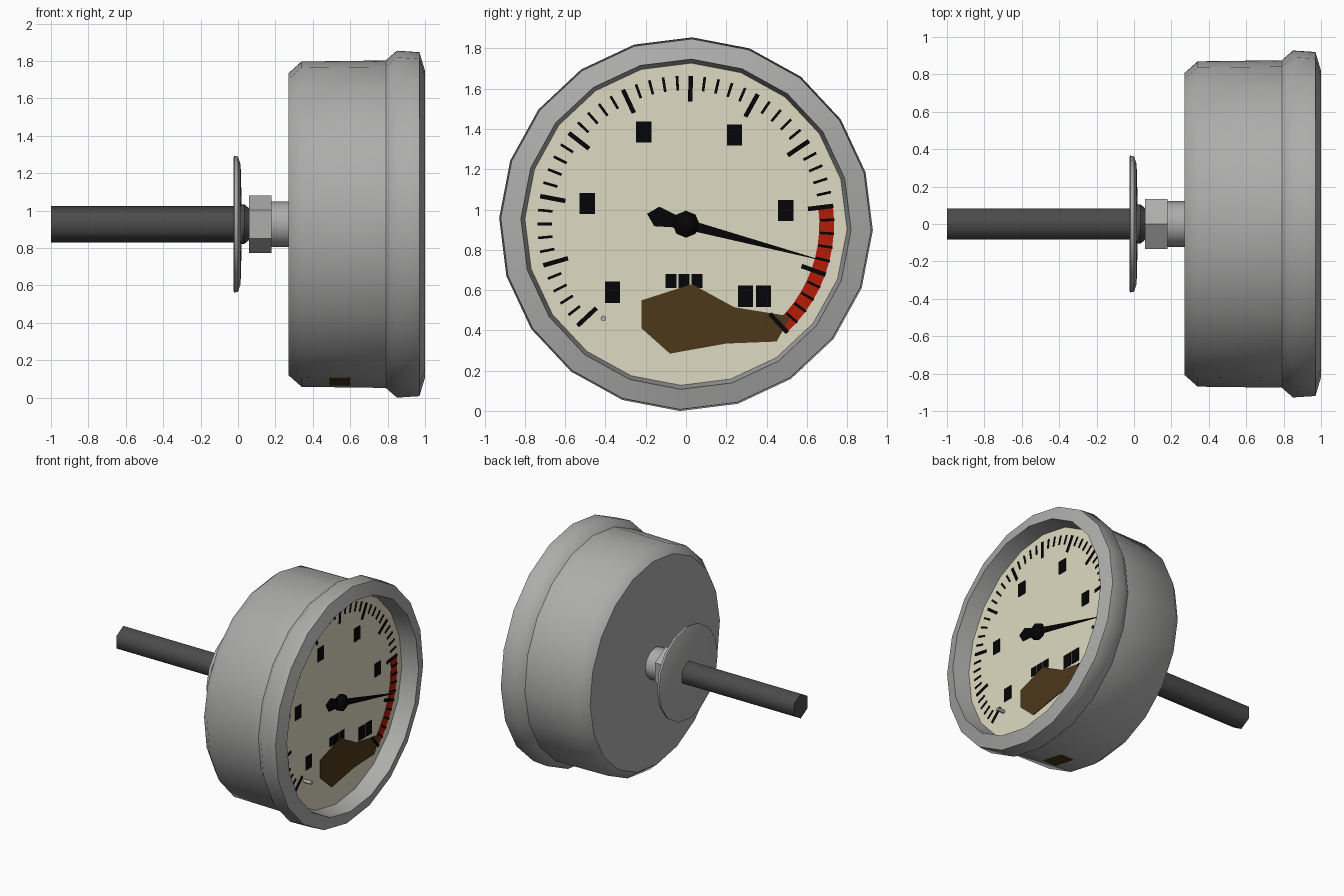
import bpy, bmesh, math
from mathutils import Vector

if "Cube" in bpy.data.objects:
    bpy.data.objects.remove(bpy.data.objects["Cube"])

CZ = 0.9275                 # height of the gauge axis, which runs along x
TURN = math.radians(1.9)    # slight clockwise roll of the case and scale
DIAL = 0.868                # x of the dial face


def material(name, rgb):
    m = bpy.data.materials.new(name)
    m.diffuse_color = (*rgb, 1)
    m.use_nodes = True
    m.node_tree.nodes["Principled BSDF"].inputs["Base Color"].default_value = m.diffuse_color
    return m


STEEL = material("brushed steel", (0.415, 0.415, 0.41))
DARK = material("dark steel", (0.07, 0.07, 0.07))
CREAM = material("cream dial", (0.73, 0.70, 0.54))
BLACK = material("black paint", (0.0015, 0.0015, 0.002))
RED = material("red paint", (0.46, 0.011, 0.002))
BROWN = material("brown paint", (0.072, 0.040, 0.011))


def finish(name, bm, mat, smooth=None):
    me = bpy.data.meshes.new(name)
    bm.to_mesh(me)
    bm.free()
    me.materials.append(mat)
    if smooth:
        for p in me.polygons:
            p.use_smooth = True
        me.set_sharp_from_angle(angle=math.radians(smooth))
    ob = bpy.data.objects.new(name, me)
    bpy.context.collection.objects.link(ob)
    return ob


def lathe(name, profile, sides, mat, rot=0.0, caps=(True, True), smooth=32, y0=0.0, z0=CZ):
    """Turn (x, radius) points, listed back to front, about an x-parallel axis."""
    bm = bmesh.new()
    rings = []
    for x, r in profile:
        ring = []
        for j in range(sides):
            t = rot + 2 * math.pi * j / sides
            ring.append(bm.verts.new((x, y0 + r * math.sin(t), z0 + r * math.cos(t))))
        rings.append(ring)
    for a, b in zip(rings, rings[1:]):
        for j in range(sides):
            k = (j + 1) % sides
            bm.faces.new((a[j], b[j], b[k], a[k]))
    if caps[0]:
        bm.faces.new(rings[0])
    if caps[1]:
        bm.faces.new(rings[-1][::-1])
    return finish(name, bm, mat, smooth)


def plates(name, polys, x, mat, depth=0.005):
    """Thin plates facing +x from (y, z) outlines."""
    bm = bmesh.new()
    for poly in polys:
        front = [bm.verts.new((x, y, z)) for y, z in poly]
        back = [bm.verts.new((x - depth, y, z)) for y, z in poly]
        n = len(poly)
        bm.faces.new(front)
        bm.faces.new(back[::-1])
        for i in range(n):
            k = (i + 1) % n
            bm.faces.new((front[k], front[i], back[i], back[k]))
    bmesh.ops.recalc_face_normals(bm, faces=bm.faces)
    return finish(name, bm, mat)


def polar(r, t, side=0.0):
    """Dial point at radius r, clockwise angle t from the top, shifted sideways."""
    return (r * math.sin(t) + side * math.cos(t), CZ + r * math.cos(t) - side * math.sin(t))


def rect(y, z, w, h):
    w, h = w / 2, h / 2
    return [(y - w, z - h), (y + w, z - h), (y + w, z + h), (y - w, z + h)]


# Case, bezel and dial
lathe("case", [(0.27, 0.808), (0.34, 0.87), (0.80, 0.876)], 20, STEEL, TURN, (True, False), 45)
lathe("bezel", [(0.79, 0.876), (0.85, 0.928), (0.97, 0.92), (1.0, 0.82), (DIAL, 0.80)],
      20, STEEL, TURN, (False, False), 50)
lathe("dial", [(DIAL, 0.801)], 20, CREAM, TURN, (False, True))

# Stem, mounting disc, collar, nut and neck
lathe("stem", [(-1.0, 0.097), (0.04, 0.097)], 6, DARK, smooth=65)
lathe("mounting_disc", [(-0.025, 0.355), (-0.02, 0.366), (0.0, 0.362), (0.014, 0.32), (0.02, 0.10)],
      16, STEEL, TURN)
lathe("collar", [(0.015, 0.105), (0.035, 0.105), (0.065, 0.08)], 12, DARK)
lathe("hex_nut", [(0.06, 0.153), (0.178, 0.153)], 6, STEEL)
lathe("neck", [(0.17, 0.122), (0.28, 0.122)], 12, STEEL)

# Scale: 51 ticks over 270 degrees, every fifth one longer
ticks = []
for i in range(51):
    t = TURN + math.radians(-135 + 5.4 * i)
    r0, w = (0.61, 0.011) if i % 5 == 0 else (0.665, 0.0065)
    ticks.append([polar(r0, t, -w), polar(r0, t, w), polar(0.737, t, w), polar(0.737, t, -w)])
plates("scale_ticks", ticks, DIAL + 0.008, BLACK)

# Red danger zone
zone = []
for i in range(10):
    a, b = (TURN + math.radians(81 + 5.4 * k) for k in (i, i + 1))
    zone.append([polar(0.662, a), polar(0.735, a), polar(0.735, b), polar(0.662, b)])
plates("red_zone", zone, DIAL + 0.004, RED)

# Blocks standing for the markings
blocks = [rect(y, z, 0.075, 0.105) for y, z in
          ((-0.49, 1.03), (-0.21, 1.385), (0.24, 1.37), (0.495, 0.995),
           (-0.365, 0.59), (0.295, 0.57), (0.385, 0.57))]
blocks += [rect(y, 0.645, 0.055, 0.07) for y in (-0.075, -0.01, 0.055)]
plates("marking_blocks", blocks, DIAL + 0.004, BLACK)

# Brown patch on the dial
plates("dial_patch", [[(-0.22, 0.41), (-0.08, 0.285), (0.20, 0.335), (0.45, 0.345),
                       (0.52, 0.47), (0.24, 0.515), (0.03, 0.63), (-0.22, 0.55)]],
       DIAL + 0.006, BROWN)

# Needle, hub and stop pin
ang = TURN + math.radians(103)
outline = [(-0.20, 0.0), (-0.15, -0.05), (-0.04, -0.028), (0.05, -0.024),
           (0.69, -0.001), (0.69, 0.001), (0.05, 0.024), (-0.04, 0.028), (-0.15, 0.05)]
plates("needle", [[polar(u, ang, v) for u, v in outline]], 0.907, BLACK, 0.009)
lathe("needle_hub", [(DIAL, 0.045), (0.89, 0.066), (0.92, 0.06), (0.94, 0.03)],
      8, BLACK, smooth=50)
lathe("stop_pin", [(DIAL, 0.014), (0.93, 0.014)], 8, STEEL, y0=-0.41, z0=0.46, smooth=50)

# Brown plate lying on one lower facet of the case
bm = bmesh.new()
a, b = (TURN + math.radians(d) for d in (180, 198))
for r in (0.870, 0.877):
    pa, pb = (Vector((r * math.sin(t), CZ + r * math.cos(t))) for t in (a, b))
    ends = [pa.lerp(pb, f) for f in (0.25, 0.95)]
    for x in (0.49, 0.60):
        for e in ends:
            bm.verts.new((x, e.x, e.y))
bmesh.ops.convex_hull(bm, input=bm.verts)
bmesh.ops.recalc_face_normals(bm, faces=bm.faces)
finish("case_plate", bm, BROWN)
